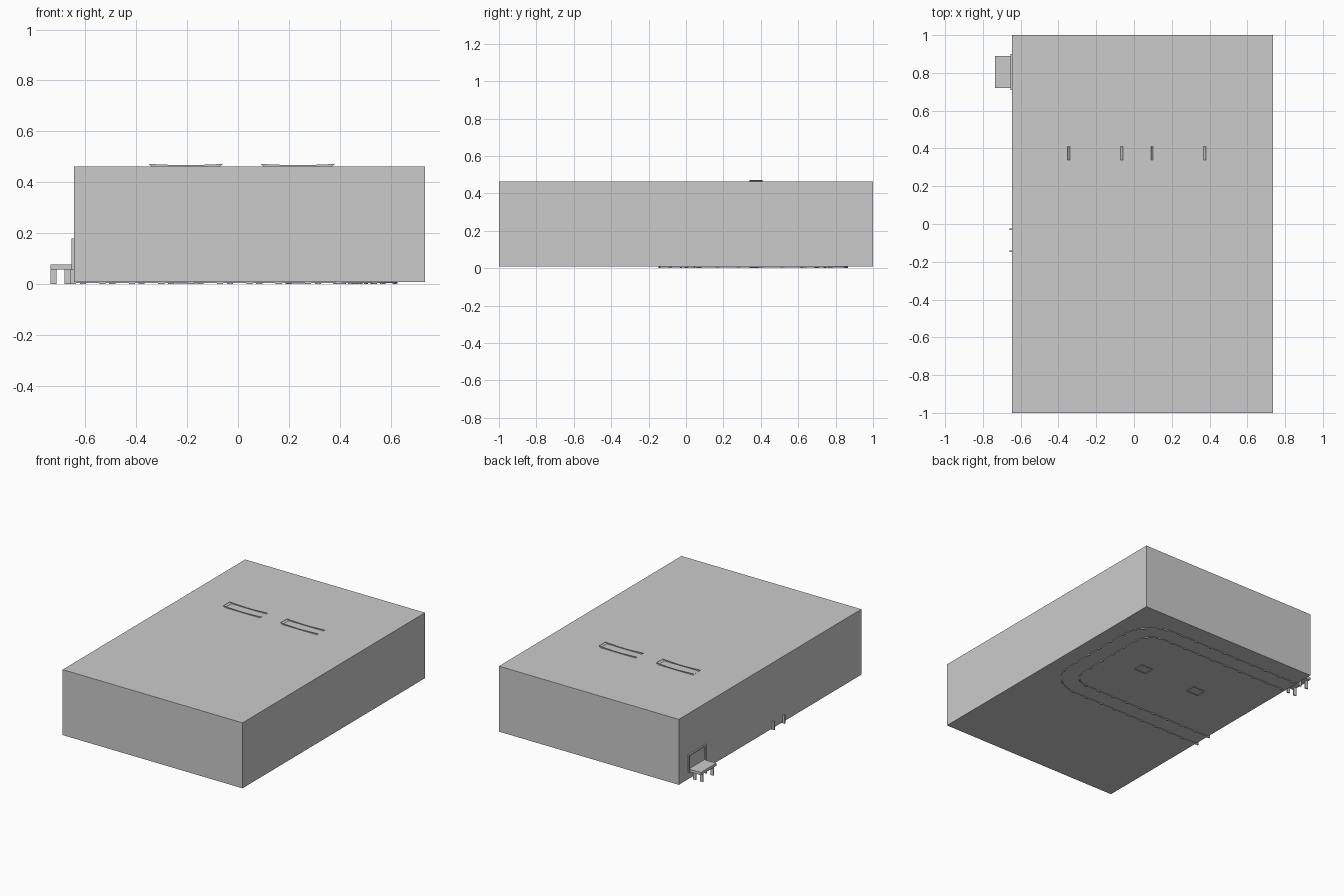
import bpy, bmesh
from math import sin, cos, pi
from mathutils import Vector

if "Cube" in bpy.data.objects:
    bpy.data.objects.remove(bpy.data.objects["Cube"])


def finish(name, bm):
    bmesh.ops.recalc_face_normals(bm, faces=bm.faces)
    me = bpy.data.meshes.new(name)
    bm.to_mesh(me)
    bm.free()
    ob = bpy.data.objects.new(name, me)
    bpy.context.collection.objects.link(ob)
    return ob


def add_box(bm, x0, x1, y0, y1, z0, z1):
    v = bmesh.ops.create_cube(bm, size=1)['verts']
    for p in v:
        p.co = (x0 + (p.co.x + .5) * (x1 - x0), y0 + (p.co.y + .5) * (y1 - y0),
                z0 + (p.co.z + .5) * (z1 - z0))
    return v


def u_path(x_start, x_end, top=.805, bottom=-.085, right=.565, r=.185, n=8):
    """Centre line of the U-shaped conveyor."""
    pts = [Vector((x_start, top, 0))]
    for cy, a0 in ((top - r, pi / 2), (bottom + r, 0)):
        for i in range(n + 1):
            a = a0 - pi / 2 * i / n
            pts.append(Vector((right - r + r * cos(a), cy + r * sin(a), 0)))
    pts.append(Vector((x_end, bottom, 0)))
    return pts


def sweep(name, pts, off0, off1, z0, z1):
    """Rectangular section swept along the path, between two side offsets."""
    bm = bmesh.new()
    rings = []
    for i, p in enumerate(pts):
        d = (pts[min(i + 1, len(pts) - 1)] - pts[max(i - 1, 0)]).normalized()
        # straight runs meet the bends tangentially
        if i == 1:
            d = (p - pts[0]).normalized()
        if i == len(pts) - 2:
            d = (pts[-1] - p).normalized()
        s = Vector((-d.y, d.x, 0))
        rings.append([bm.verts.new(p + s * o + Vector((0, 0, z)))
                      for o, z in ((off0, z0), (off1, z0), (off1, z1), (off0, z1))])
    for a, b in zip(rings, rings[1:]):
        for k in range(4):
            bm.faces.new((a[k], a[(k + 1) % 4], b[(k + 1) % 4], b[k]))
    bm.faces.new(rings[0])
    bm.faces.new(rings[-1])
    return finish(name, bm)


# Hall: closed box
bm = bmesh.new()
add_box(bm, -.645, .735, -1, 1, .008, .462)
finish("hall_shell", bm)

# Conveyor belt and its thin skirts
sweep("conveyor_belt", u_path(-.737, -.643), -.085, .085, .057, .076)
for side, o in (("outer", .058), ("inner", -.058)):
    sweep(side + "_skirt", u_path(-.64, -.64), o - .002, o + .002, .004, .057)

# Conveyor legs: pairs of small plates at even spacing along the path
bm = bmesh.new()
path = u_path(-.725, -.648)
lengths = [(b - a).length for a, b in zip(path, path[1:])]
total = sum(lengths)
count = 28
for i in range(count + 1):
    t = total * i / count
    k = 0
    while k < len(lengths) - 1 and t > lengths[k]:
        t -= lengths[k]
        k += 1
    d = (path[k + 1] - path[k]).normalized()
    s = Vector((-d.y, d.x, 0))
    c = path[k] + d * t
    for o in (-.058, .058):
        for v in add_box(bm, -.012, .012, -.004, .004, 0, .058):
            v.co = c + d * v.co.x + s * (v.co.y + o) + Vector((0, 0, v.co.z))
# second pair close to the wall opening
for y in (.747, .863):
    add_box(bm, -.682, -.66, y - .004, y + .004, 0, .058)
finish("conveyor_legs", bm)

# Frame around the conveyor opening in the wall
bm = bmesh.new()
for y0, y1, z0, z1 in ((.71, .72, .057, .18), (.89, .90, .057, .18), (.72, .89, .17, .18)):
    add_box(bm, -.655, -.635, y0, y1, z0, z1)
finish("opening_frame", bm)

# Flared columns: open shells that just pierce floor and ceiling
profile = [(.045, .002), (.045, .25), (.052, .32), (.07, .38), (.1, .43), (.134, .462), (.146, .472)]
for side, cx in (("left", -.205), ("right", .235)):
    bm = bmesh.new()
    rings = []
    for w, z in profile:
        zm = min(z, .467)
        rings.append([bm.verts.new((cx + x, y, h)) for x, y, h in (
            (-w, .34, z), (-.03, .34, zm), (.03, .34, zm), (w, .34, z),
            (w, .41, z), (.03, .41, zm), (-.03, .41, zm), (-w, .41, z))])
    for a, b in zip(rings, rings[1:]):
        for k in range(8):
            bm.faces.new((a[k], a[(k + 1) % 8], b[(k + 1) % 8], b[k]))
    finish(side + "_column", bm)
